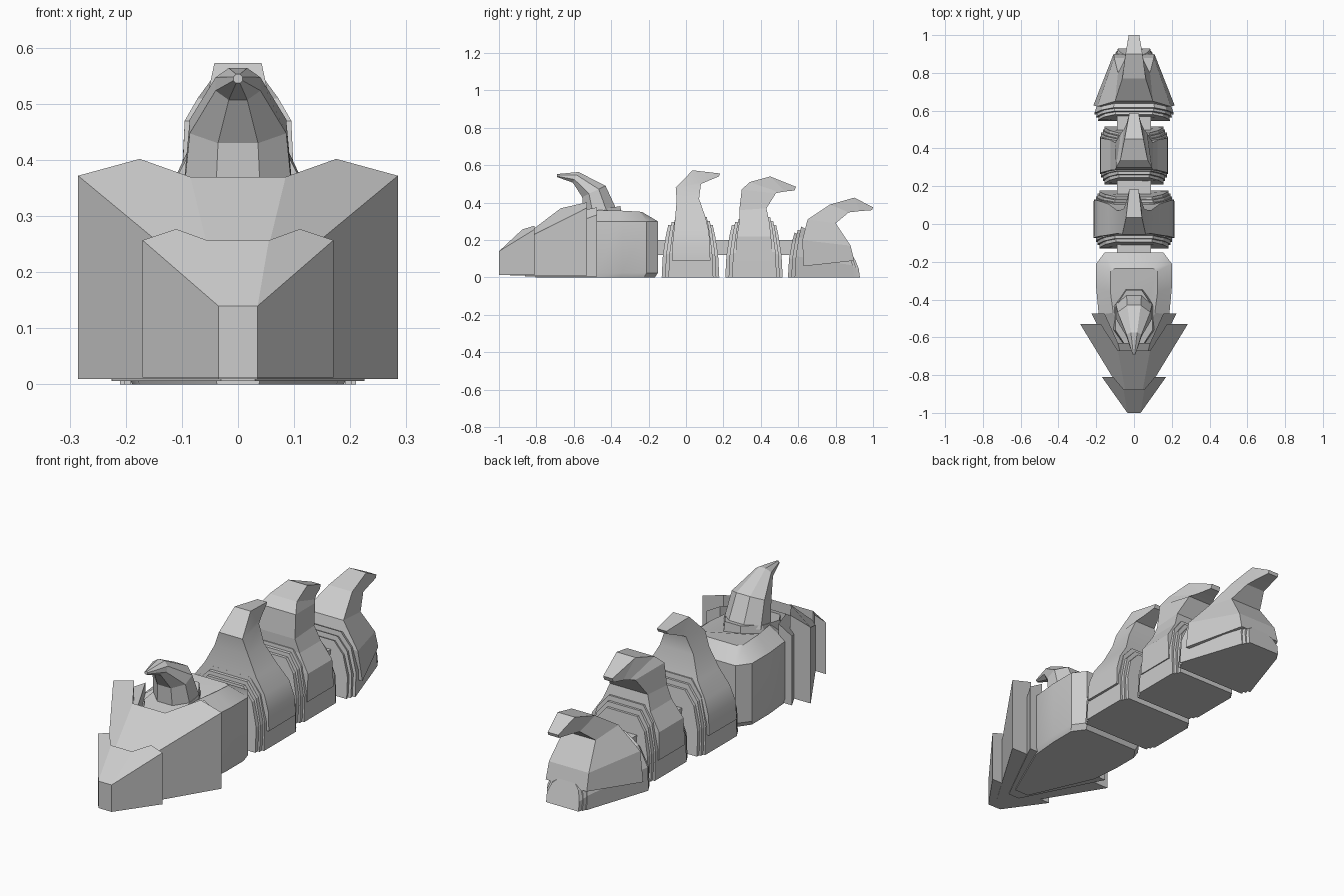
import bpy, bmesh, math
from mathutils import Vector

if "Cube" in bpy.data.objects:
    bpy.data.objects.remove(bpy.data.objects["Cube"], do_unlink=True)

GREY = (0.604, 0.604, 0.604, 1)
grey = bpy.data.materials.new("light_grey")
grey.use_nodes = True
grey.diffuse_color = GREY
grey.node_tree.nodes["Principled BSDF"].inputs["Base Color"].default_value = GREY


def finish(name, bm, smooth=False):
    bmesh.ops.remove_doubles(bm, verts=bm.verts, dist=0.0001)
    bmesh.ops.recalc_face_normals(bm, faces=bm.faces)
    mesh = bpy.data.meshes.new(name)
    bm.to_mesh(mesh)
    bm.free()
    mesh.materials.append(grey)
    obj = bpy.data.objects.new(name, mesh)
    bpy.context.collection.objects.link(obj)
    if smooth:
        bpy.ops.object.select_all(action='DESELECT')
        obj.select_set(True)
        bpy.context.view_layer.objects.active = obj
        bpy.ops.object.shade_smooth_by_angle(angle=math.radians(28))
    return obj


def mirror_ring(half):
    """Close a right-hand outline with its mirror image."""
    return half + [(-x, y, z) for x, y, z in reversed(half)]


def loft(name, rings, smooth=False):
    bm = bmesh.new()
    rows = [[bm.verts.new(p) for p in ring] for ring in rings]
    n = len(rows[0])
    for a, b in zip(rows, rows[1:]):
        for i in range(n):
            j = (i + 1) % n
            bm.faces.new((a[i], a[j], b[j], b[i]))
    bm.faces.new(rows[0][::-1])
    bm.faces.new(rows[-1])
    return finish(name, bm, smooth)


def fin(name, sections, smooth=False):
    """Sections: front y, z, half width, back y, z, half width."""
    loft(name, [mirror_ring([(wf, yf, zf), (wb, yb, zb)])
                for yf, zf, wf, yb, zb, wb in sections], smooth)


def arch(name, y0, y1, w0, w1, h0, h1, lean=0.035):
    """Trapezoid hoop that leans inward towards its crown."""
    def ring(y, w, h, s):
        shape = [(1, 0), (1, 0.42), (0.82, 0.8), (0.52, 1)]
        return mirror_ring([(w * a, y + s * lean * b * b, h * b) for a, b in shape])
    loft(name, [ring(y0, w0, h0, 1), ring(y1, w1, h1, -1)])


def chevron(name, base, tip, outer, ridge, centre):
    """Arrow-shaped armour plate with vertical sides and a notched back."""
    bm = bmesh.new()
    half = [tip, outer, ridge, centre]
    top = [bm.verts.new(p) for p in mirror_ring(half)]
    low = [bm.verts.new((p[0], p[1], base)) for p in mirror_ring(half)]
    for i in range(8):
        j = (i + 1) % 8
        bm.faces.new((top[i], top[j], low[j], low[i]))
    for row in (top, low):
        bm.faces.new(row[0:4])
        bm.faces.new(row[4:8])
        bm.faces.new((row[0], row[3], row[4], row[7]))
    finish(name, bm)


def octagon(front, back, rx):
    f, b = Vector((0, *front)), Vector((0, *back))
    mid, arm = (f + b) / 2, (b - f) / 2
    ring = []
    for k in range(8):
        a = math.pi * (k + 0.5) / 4
        ring.append(mid + Vector((rx * math.cos(a) / 0.924, 0, 0)) + arm * math.sin(a) / 0.924)
    return ring


# Layered nose armour
chevron("nose_plate", 0.012, (0.035, -1, 0.14), (0.17, -0.81, 0.257),
        (0.11, -0.81, 0.277), (0.055, -0.875, 0.257))
chevron("head_plate", 0.01, (0.035, -0.94, 0.165), (0.285, -0.53, 0.372),
        (0.175, -0.53, 0.402), (0.085, -0.67, 0.37))
chevron("inner_head_plate", 0.006, (0.03, -0.86, 0.2), (0.225, -0.475, 0.335),
        (0.155, -0.475, 0.375), (0.085, -0.63, 0.345))

# Front body block with chamfered roof
plan = [(0.04, -0.8), (0.187, -0.48), (0.2, -0.34), (0.2, -0.21), (0.155, -0.15)]
roof = [(0.03, -0.7, 0.24), (0.11, -0.47, 0.36), (0.125, -0.36, 0.358),
        (0.125, -0.25, 0.352), (0.1, -0.235, 0.35)]
loft("front_body", [
    mirror_ring([(x * 0.94, y * 0.98 - 0.02, 0) for x, y in plan]),
    mirror_ring([(x, y, 0.025) for x, y in plan]),
    mirror_ring([(x, y, 0.2 if y < -0.7 else 0.3) for x, y in plan]),
    mirror_ring(roof)], smooth=True)

# Collar and forward-curving horn
loft("horn_collar", [octagon((-0.65, 0.29), (-0.345, 0.33), 0.108),
                     octagon((-0.65, 0.33), (-0.35, 0.382), 0.098)])
loft("front_horn", [octagon((-0.55, 0.33), (-0.37, 0.36), 0.097),
                    octagon((-0.555, 0.43), (-0.43, 0.49), 0.086),
                    octagon((-0.605, 0.507), (-0.575, 0.564), 0.04),
                    octagon((-0.69, 0.537), (-0.69, 0.553), 0.008)])

# Connecting spine
loft("spine_bar", [mirror_ring([(0.09, y, 0.12), (0.09, y, 0.2)]) for y in (-0.2, 0.62)])

# Nested hoops of the rear segments: y range, end half widths, heights
hoops = {
    "second": (-0.13, 0.178, 0.182, 0.182, 0.28, 0.28),
    "third": (0.21, 0.517, 0.155, 0.155, 0.28, 0.28),
    "tail": (0.545, 0.93, 0.19, 0.085, 0.24, 0.11)}
for label, (y0, y1, w0, w1, h0, h1) in hoops.items():
    for k in range(3):
        arch(f"{label}_hoop_{k + 1}", y0 + 0.018 * k, y1 - 0.016 * k,
             w0 + 0.01 * k, w1 + 0.01 * k, h0 + 0.016 * k, h1 + 0.022 * k)

# Curved dorsal fins
fin("second_fin", [
    (-0.075, 0.09, 0.215, 0.13, 0.09, 0.213), (-0.072, 0.18, 0.21, 0.128, 0.18, 0.208),
    (-0.065, 0.25, 0.185, 0.122, 0.25, 0.185), (-0.058, 0.32, 0.135, 0.105, 0.32, 0.135),
    (-0.05, 0.41, 0.088, 0.07, 0.42, 0.088), (-0.055, 0.48, 0.062, 0.08, 0.5, 0.055),
    (0.035, 0.573, 0.042, 0.12, 0.517, 0.04), (0.183, 0.556, 0.025, 0.175, 0.54, 0.025)],
    smooth=True)
fin("third_fin", [
    (0.265, 0.09, 0.18, 0.462, 0.09, 0.18), (0.272, 0.22, 0.177, 0.455, 0.22, 0.177),
    (0.285, 0.3, 0.125, 0.445, 0.3, 0.125), (0.285, 0.36, 0.1, 0.43, 0.37, 0.1),
    (0.298, 0.47, 0.095, 0.48, 0.45, 0.07), (0.34, 0.51, 0.072, 0.5, 0.455, 0.055),
    (0.45, 0.54, 0.05, 0.53, 0.46, 0.04), (0.588, 0.485, 0.024, 0.58, 0.465, 0.024)])
fin("tail_fin", [
    (0.628, 0.06, 0.215, 0.9, 0.09, 0.108), (0.622, 0.2, 0.195, 0.88, 0.17, 0.105),
    (0.65, 0.31, 0.1, 0.8, 0.29, 0.085), (0.77, 0.39, 0.062, 0.87, 0.348, 0.05),
    (0.9, 0.427, 0.045, 0.93, 0.355, 0.04), (1.0, 0.375, 0.028, 0.995, 0.36, 0.028)])
